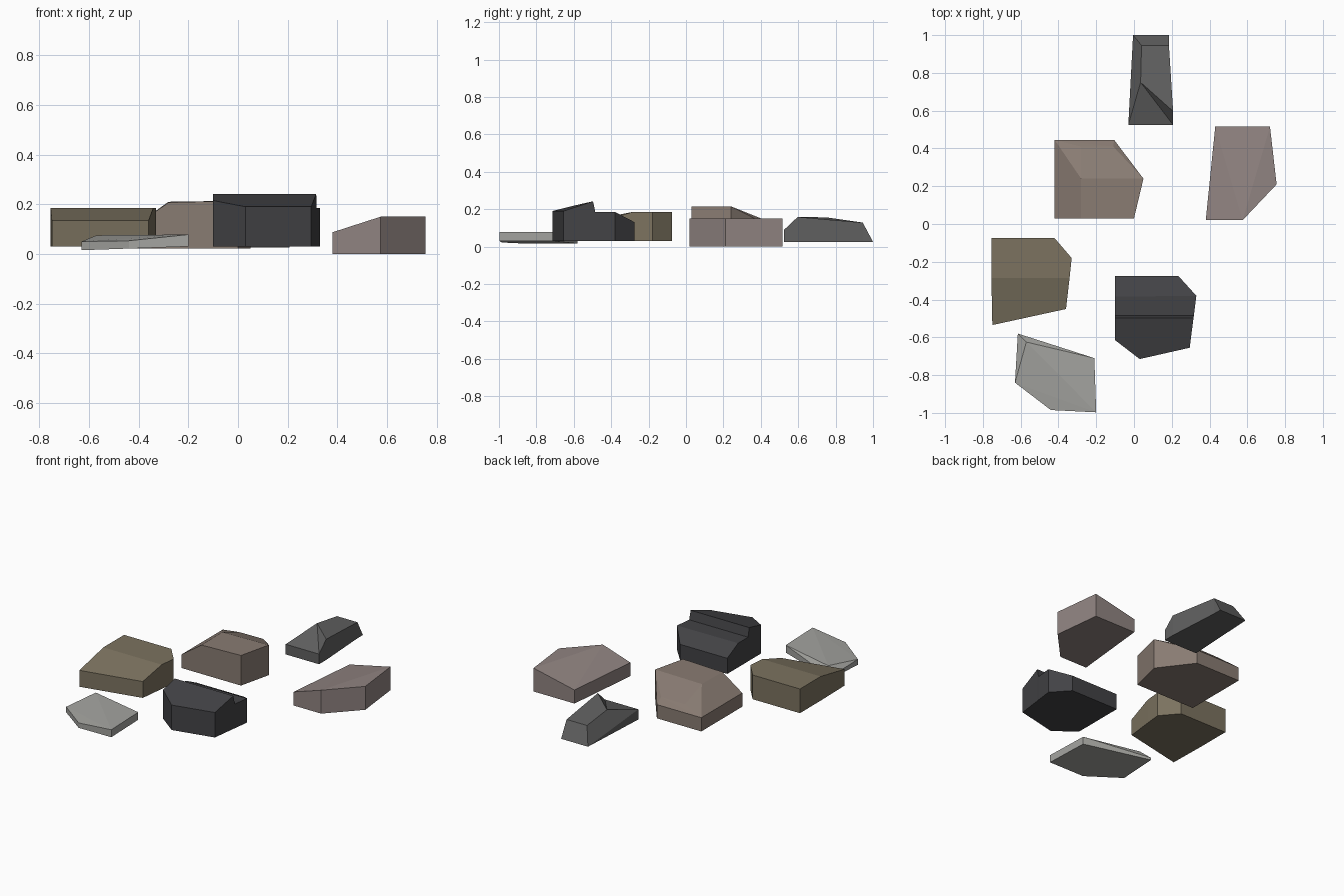
import bpy, bmesh

if "Cube" in bpy.data.objects:
    bpy.data.objects.remove(bpy.data.objects["Cube"])


def rock(name, color, base, rim, crest=(), facets=None, tilt=0.0):
    """Faceted stone: rim points (x, y, top z) dropped to a base, plus inner crest points.
    Top is given by facets (indices into rim + crest), or is the convex hull if omitted."""
    bm = bmesh.new()
    top = [bm.verts.new(p) for p in list(rim) + list(crest)]
    low = [bm.verts.new((x, y, base + tilt * x)) for x, y, z in rim]
    if facets:
        n = len(rim)
        for f in facets:
            bm.faces.new([top[i] for i in f])
        for i in range(n):
            j = (i + 1) % n
            bm.faces.new((top[i], top[j], low[j], low[i]))
        bm.faces.new(low)
        bmesh.ops.remove_doubles(bm, verts=bm.verts, dist=0.0005)
    else:
        res = bmesh.ops.convex_hull(bm, input=bm.verts)
        junk = [v for v in set(res["geom_interior"] + res["geom_unused"])
                if isinstance(v, bmesh.types.BMVert)]
        bmesh.ops.delete(bm, geom=junk, context='VERTS')
        bmesh.ops.dissolve_limit(bm, angle_limit=0.03, verts=bm.verts, edges=bm.edges)
    bmesh.ops.recalc_face_normals(bm, faces=bm.faces)
    mesh = bpy.data.meshes.new(name)
    bm.to_mesh(mesh)
    bm.free()
    obj = bpy.data.objects.new(name, mesh)
    bpy.context.collection.objects.link(obj)
    mat = bpy.data.materials.new(name + "_stone")
    mat.diffuse_color = (*color, 1.0)
    mat.use_nodes = True
    mat.node_tree.nodes["Principled BSDF"].inputs["Base Color"].default_value = mat.diffuse_color
    mesh.materials.append(mat)
    return obj


# Olive slab: flat back, front sloping down
rock("olive_rock", (0.20, 0.17, 0.115), 0.03,
     [(-.755, -.075, .185), (-.755, -.285, .185), (-.75, -.535, .135), (-.36, -.45, .135),
      (-.341, -.285, .185), (-.33, -.18, .185), (-.42, -.075, .185)],
     facets=[(0, 1, 4, 5, 6), (1, 2, 3, 4)])

# Brown boulder: high front right, bevelled left and back
rock("brown_rock", (0.25, 0.20, 0.17), 0.022,
     [(-.42, .03, .11), (-.28, .03, .207), (0, .03, .215), (.05, .24, .215),
      (-.105, .445, .11), (-.42, .445, .11)],
     crest=[(-.28, .24, .21), (-.28, .41, .145), (-.11, .41, .147)])

# Pink wedge: left side sloping down
rock("pink_rock", (0.28, 0.23, 0.22), 0.0,
     [(.38, .02, .087), (.575, .02, .15), (.755, .21, .15), (.72, .515, .15), (.43, .515, .087)])

# Pale thin flagstone, slightly tilted base
rock("pale_rock", (0.37, 0.37, 0.35), 0.037,
     [(-.615, -.58, .03), (-.63, -.84, .05), (-.44, -.985, .053), (-.2, -.997, .078),
      (-.21, -.71, .078)],
     crest=[(-.57, -.625, .075)], tilt=0.035)

# Grey rock: folded ridge with a creased front
rock("grey_rock", (0.12, 0.12, 0.12), 0.025,
     [(-.03, .525, .09), (.207, .525, .09), (.207, .597, .158), (.185, .945, .128),
      (.185, 1, .025), (-.005, 1, .025)],
     crest=[(.04, .945, .128), (.035, .75, .156)],
     facets=[(0, 1, 7), (1, 2, 7), (2, 3, 6, 7), (3, 4, 5, 6), (5, 0, 7, 6)])

# Black rock: raised front slab with a step down to the back
rock("black_rock", (0.055, 0.055, 0.06), 0.03,
     [(-.1, -.275, .13), (-.1, -.385, .185), (-.1, -.485, .185), (-.1, -.497, .242),
      (-.1, -.615, .215), (.03, -.715, .19), (.295, -.655, .19), (.315, -.497, .242),
      (.317, -.485, .185), (.33, -.38, .185), (.235, -.275, .13)],
     facets=[(3, 4, 5, 6, 7), (2, 3, 7, 8), (1, 2, 8, 9), (0, 1, 9, 10)])
